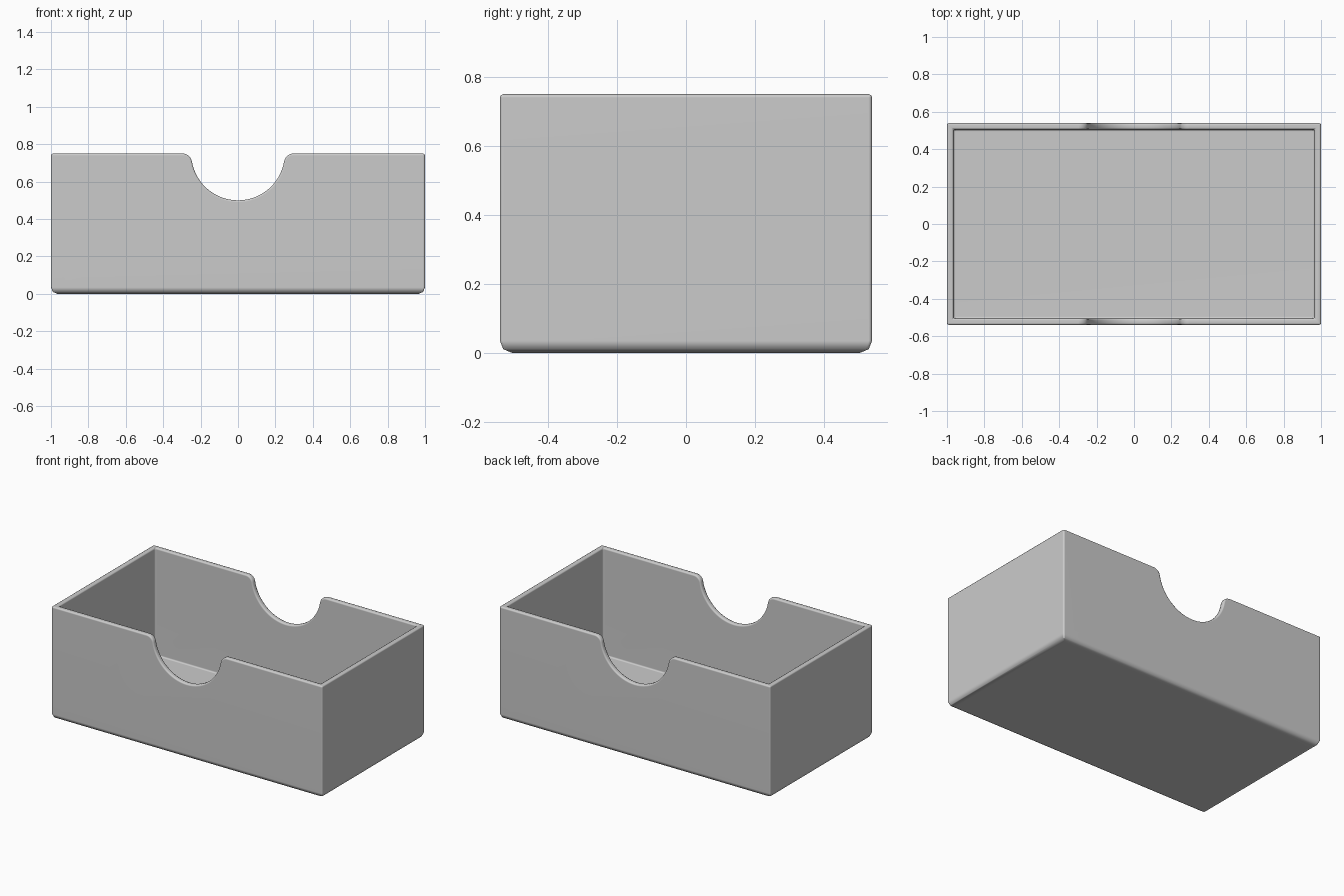
import bpy, bmesh, math
from mathutils import Vector

default = bpy.data.objects.get("Cube")
if default:
    bpy.data.objects.remove(default, do_unlink=True)

W, D, H = 2.0, 1.08, 0.75      # outer size
WALL = 0.035                   # wall and floor thickness
R, FILLET = 0.25, 0.05         # finger notch radius and rounded lip

grey = bpy.data.materials.new("warm_free_grey")
grey.name = "plain_grey"
grey.use_nodes = True
colour = (0.6, 0.6, 0.6, 1)
grey.diffuse_color = colour
grey.node_tree.nodes["Principled BSDF"].inputs["Base Color"].default_value = colour


def make_object(name, bm):
    bmesh.ops.recalc_face_normals(bm, faces=bm.faces)
    mesh = bpy.data.meshes.new(name)
    bm.to_mesh(mesh)
    bm.free()
    mesh.materials.append(grey)
    ob = bpy.data.objects.new(name, mesh)
    bpy.context.collection.objects.link(ob)
    return ob


def block(sx, sy, z0, z1):
    bm = bmesh.new()
    bmesh.ops.create_cube(bm, size=1)
    for v in bm.verts:
        v.co = Vector((v.co.x * sx, v.co.y * sy, z0 if v.co.z < 0 else z1))
    return bm


# Outer box with a softened bottom edge
bm = block(W, D, 0, H)
bottom = [e for e in bm.edges if all(v.co.z < 0.01 for v in e.verts)]
bmesh.ops.bevel(bm, geom=bottom, offset=0.035, segments=2, profile=0.5, affect='EDGES')
tray = make_object("open_box", bm)

# Cavity cutter
cavity = make_object("cavity_cutter", block(W - 2 * WALL, D - 2 * WALL, WALL, H + 0.5))

# Finger notch cutter: round bottom flowing into rounded lips at the rim
lip_x = math.sqrt((R + FILLET) ** 2 - FILLET ** 2)
turn = math.atan2(FILLET, lip_x)
side = []
for i in range(17):
    a = -math.pi / 2 + (math.pi / 2 - turn) * i / 16
    side.append((R * math.cos(a), H + R * math.sin(a)))
for i in range(1, 8):
    a = math.pi - turn + (turn - math.pi / 2) * i / 7
    side.append((lip_x + FILLET * math.cos(a), H - FILLET + FILLET * math.sin(a)))
side.append((lip_x, H + 0.2))
outline = side + [(-x, z) for x, z in reversed(side[1:])]
bm = bmesh.new()
face = bm.faces.new([bm.verts.new((x, -1, z)) for x, z in outline])
sweep = bmesh.ops.extrude_face_region(bm, geom=[face])
bmesh.ops.translate(bm, vec=(0, 2, 0),
                    verts=[g for g in sweep["geom"] if isinstance(g, bmesh.types.BMVert)])
notch = make_object("notch_cutter", bm)

# Cut the box, then soften its edges
bpy.ops.object.select_all(action='DESELECT')
bpy.context.view_layer.objects.active = tray
tray.select_set(True)
for cutter in (cavity, notch):
    cutter.hide_render = True
    cut = tray.modifiers.new("cut", 'BOOLEAN')
    cut.operation = 'DIFFERENCE'
    cut.solver = 'EXACT'
    cut.object = cutter
    bpy.ops.object.modifier_apply(modifier=cut.name)
    bpy.data.objects.remove(cutter, do_unlink=True)

soft = tray.modifiers.new("soft_edges", 'BEVEL')
soft.width = 0.01
soft.segments = 2
soft.limit_method = 'ANGLE'
soft.angle_limit = math.radians(50)
soft.use_clamp_overlap = False
bpy.ops.object.modifier_apply(modifier=soft.name)

bpy.ops.object.shade_smooth_by_angle(angle=math.radians(50))
even = tray.modifiers.new("even_shading", 'WEIGHTED_NORMAL')
even.keep_sharp = True
